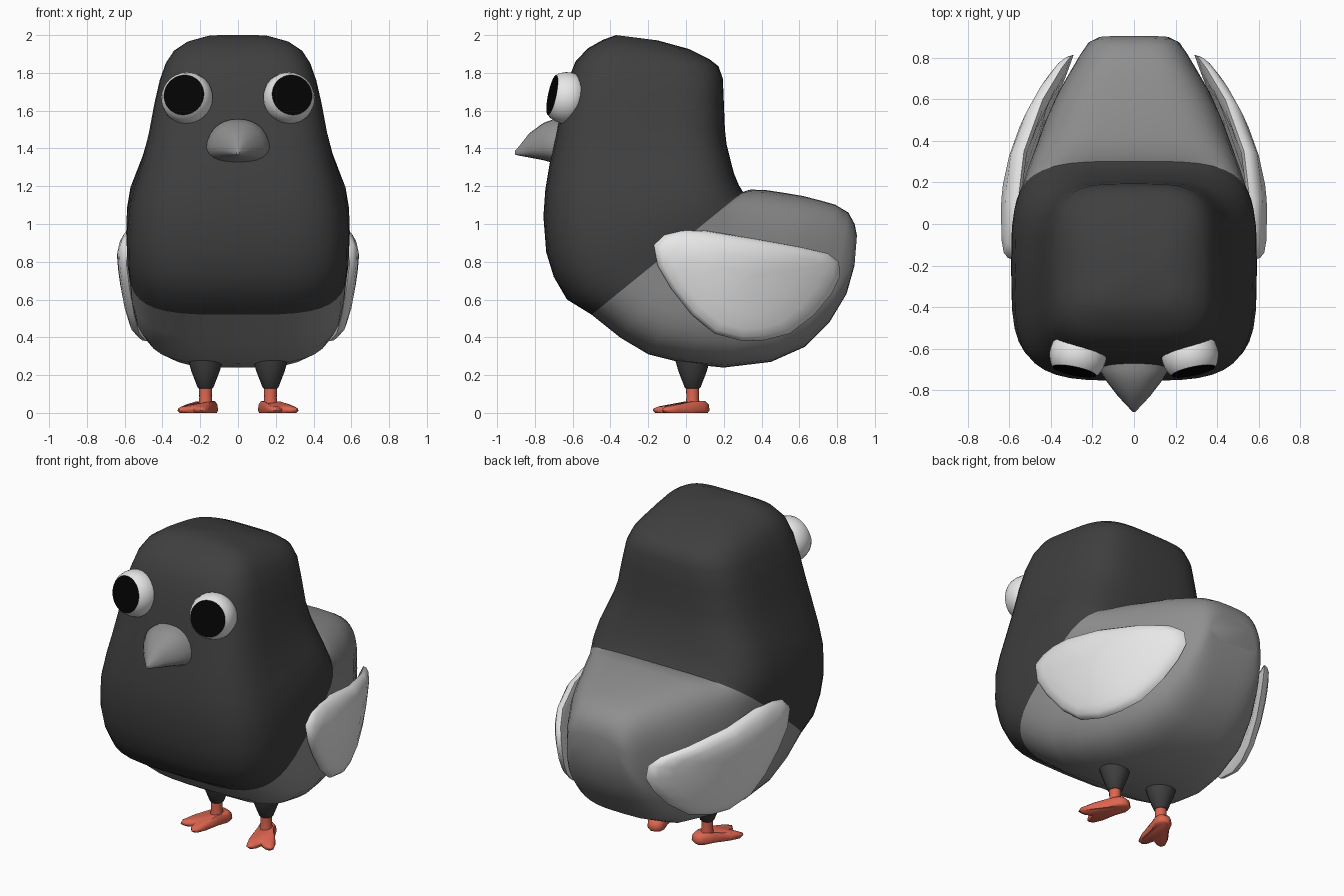
import bpy
import bmesh
import math
from mathutils import Vector, Matrix

cube = bpy.data.objects.get("Cube")
if cube:
    bpy.data.objects.remove(cube, do_unlink=True)


def material(name, color):
    m = bpy.data.materials.new(name)
    m.use_nodes = True
    m.diffuse_color = (*color, 1)
    bsdf = next(n for n in m.node_tree.nodes if n.type == 'BSDF_PRINCIPLED')
    bsdf.inputs["Base Color"].default_value = (*color, 1)
    bsdf.inputs["Roughness"].default_value = 0.7
    return m


CHARCOAL = material("charcoal", (0.05, 0.05, 0.05))
GREY = material("mid grey", (0.275, 0.275, 0.275))
WHITE = material("soft white", (0.8, 0.8, 0.8))
BLACK = material("pupil black", (0.001, 0.001, 0.001))
ORANGE = material("coral orange", (0.72, 0.13, 0.08))


def loft(name, rings, mats, row_mat=lambda row: 0, angle=45):
    """Skin a list of equal rings, capping both ends (rows -1 and last)."""
    bm = bmesh.new()
    loops = [[bm.verts.new(p) for p in ring] for ring in rings]
    n = len(loops[0])
    bm.faces.new(loops[0]).material_index = row_mat(-1)
    for row, (a, b) in enumerate(zip(loops, loops[1:])):
        for i in range(n):
            j = (i + 1) % n
            bm.faces.new((a[i], a[j], b[j], b[i])).material_index = row_mat(row)
    bm.faces.new(loops[-1]).material_index = row_mat(len(rings))
    bmesh.ops.recalc_face_normals(bm, faces=bm.faces[:])
    me = bpy.data.meshes.new(name)
    bm.to_mesh(me)
    bm.free()
    for m in mats:
        me.materials.append(m)
    me.shade_smooth()
    me.set_sharp_from_angle(angle=math.radians(angle))
    ob = bpy.data.objects.new(name, me)
    bpy.context.collection.objects.link(ob)
    return ob


def power(v, e):
    return math.copysign(abs(v) ** e, v)


def section(front, back, w, n=4.0, taper=0.0, count=40):
    """Rounded-box ring spanning two (y, z) points on the centre plane."""
    f, b = Vector((0, *front)), Vector((0, *back))
    mid, half = (f + b) / 2, (f - b) / 2
    ring = []
    for i in range(count):
        t = math.tau * i / count
        c, s = power(math.cos(t), 2 / n), power(math.sin(t), 2 / n)
        ring.append(mid + half * c + Vector((w * s * (1 + taper * c), 0, 0)))
    return ring


def circle(r, h, count=32):
    return [Vector((r * math.cos(math.tau * i / count),
                    r * math.sin(math.tau * i / count), h)) for i in range(count)]


# Body: sections run from the crown, down the chest and round to the tail
head = [
    ((-.37, 2.0), (-.15, 1.972), .16), ((-.44, 1.975), (.02, 1.925), .265),
    ((-.52, 1.93), (.125, 1.872), .335), ((-.585, 1.86), (.172, 1.835), .375),
    ((-.625, 1.76), (.195, 1.77), .408), ((-.655, 1.64), (.2, 1.65), .437),
    ((-.688, 1.48), (.206, 1.5), .468), ((-.72, 1.33), (.215, 1.42), .5),
    ((-.745, 1.18), (.235, 1.34), .538),
    ((-.755, 1.04), (.255, 1.265), .573), ((-.74, .85), (.28, 1.205), .59),
    ((-.70, .72), (.293, 1.185), .592), ((-.63, .6), (.298, 1.175), .588),
    ((-.5, .52), (.302, 1.17), .58),
]
tail = [
    ((-.35, .40), (.34, 1.182), .565), ((-.2, .31), (.42, 1.18), .542),
    ((0, .26), (.52, 1.165), .5), ((.2, .24), (.62, 1.148), .45),
    ((.45, .27), (.71, 1.125), .385), ((.63, .35), (.79, 1.102), .318),
    ((.76, .48), (.86, 1.06), .262), ((.85, .63), (.893, 1.0), .22),
    ((.892, .78), (.905, .94), .17),
]
rings = [section(f, b, w, 3.8, max(0, .1 - .011 * i)) for i, (f, b, w) in enumerate(head)]
rings += [section(f, b, w, 3.7 - .05 * i, min(.1, .035 * (i + 1)))
          for i, (f, b, w) in enumerate(tail)]
loft("body", rings, [CHARCOAL, GREY], lambda row: int(row >= len(head) - 1))

# Beak: sections from the face to the drooping tip (y, bottom, top, half width)
beak = [(-.6, 1.32, 1.555, .165), (-.7, 1.322, 1.555, .162), (-.755, 1.338, 1.535, .13),
        (-.83, 1.352, 1.48, .074), (-.885, 1.362, 1.41, .024), (-.905, 1.367, 1.387, .007)]
loft("beak", [section((y, lo), (y, hi), w, 2.4, .2, 24) for y, lo, hi, w in beak], [GREY])

# Side outline of a wing (y, z) and plan outline of a forked foot (x, y)
wing_outline = [(-.17, .89), (-.12, .945), (-.03, .97), (.1, .965), (.35, .925), (.6, .88),
                (.75, .845), (.81, .80), (.815, .72), (.77, .63), (.68, .52), (.55, .42),
                (.42, .385), (.3, .38), (.15, .42), (.03, .52), (-.08, .66), (-.15, .78)]
foot_outline = [(-.03, .085), (0, .092), (.03, .085), (.05, .05), (.055, -.02), (.078, -.12),
                (.08, -.185), (.06, -.205), (.03, -.19), (0, -.15), (-.03, -.19),
                (-.06, -.205), (-.08, -.185), (-.078, -.12), (-.055, -.02), (-.05, .05)]


def wing_x(y, z):
    """Outer face: curves in towards the tail, and tucks in above and below."""
    tuck = .075 * max(0, (.85 - z) / .47) ** 1.5 + .35 * max(0, z - .87)
    return .636 - .5 * max(0, y - .05) ** 2 - tuck


def wing_ring(side, scale, offset):
    ring = []
    for y, z in wing_outline:
        y, z = .3 + (y - .3) * scale, .7 + (z - .7) * scale
        ring.append(Vector((side * (wing_x(y, z) + offset), y, z)))
    return ring


def foot_ring(scale, height):
    return [Vector((x * scale, -.04 + (y + .04) * scale, height(y))) for x, y in foot_outline]


eye_profile = [(.108, .08), (.122, .062), (.133, .033), (.138, 0), (.132, -.04),
               (.1, -.07), (.05, -.09)]

for side, label in ((1, "left"), (-1, "right")):
    # Wing: a thin pillowed plate that hugs the flank
    layers = [(.5, -.08), (.85, -.07), (1, -.042), (.985, -.022), (.93, -.006),
              (.8, .002), (.55, .005), (.25, .005), (.05, .005)]
    loft(label + "_wing", [wing_ring(side, s, o) for s, o in layers], [WHITE], angle=60)

    # Eye: flattened ball whose flat front face is the pupil
    turn = Vector((side * .2, -.95, .2)).to_track_quat('Z', 'Y')
    centre = Vector((side * .27, -.632, 1.667))
    loft(label + "_eye", [[centre + turn @ p for p in circle(r, h)] for r, h in eye_profile],
         [WHITE, BLACK], lambda row: int(row == -1), 40)

    # Leg: feathered cone above a thin shank
    base = Vector((side * .172, .035, 0))
    thigh = [(.1, .34), (.092, .28), (.075, .22), (.042, .135), (.034, .128)]
    loft(label + "_thigh", [[base + p for p in circle(r, h, 20)] for r, h in thigh], [CHARCOAL])
    shank = [(.035, .15), (.033, .08), (.04, .03)]
    loft(label + "_shank", [[base + p for p in circle(r, h, 16)] for r, h in shank], [ORANGE])

    # Foot: forked, turned outward, higher at the heel
    top = lambda y: .034 + .028 * max(0, min(1, (y + .19) / .18))
    place = Matrix.Translation(base) @ Matrix.Rotation(side * math.radians(24), 4, 'Z')
    foot = [foot_ring(.92, lambda y: 0), foot_ring(1, lambda y: .012),
            foot_ring(.97, lambda y: top(y) * .7), foot_ring(.82, top)]
    loft(label + "_foot", [[place @ p for p in ring] for ring in foot], [ORANGE], angle=60)
